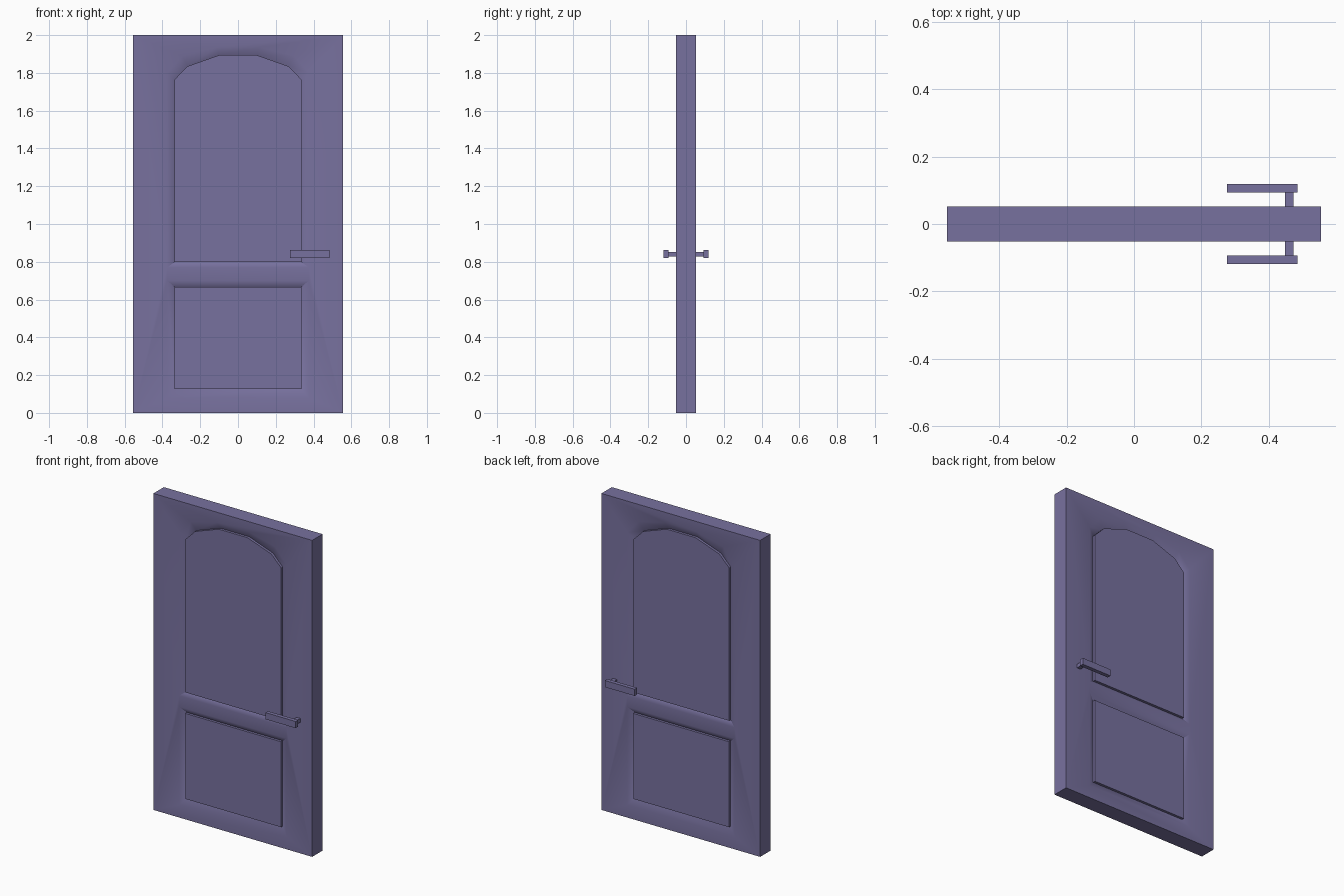
import bpy
import bmesh
import math

cube = bpy.data.objects.get("Cube")
if cube:
    bpy.data.objects.remove(cube, do_unlink=True)

HALF_W, HALF_T, HEIGHT = 0.555, 0.052, 2.0
GROOVE_DEPTH, PANEL_DEPTH = 0.02, 0.004

paint = bpy.data.materials.new("muted_purple")
paint.use_nodes = True
colour = (0.187, 0.166, 0.345, 1)
paint.diffuse_color = colour
paint.node_tree.nodes["Principled BSDF"].inputs["Base Color"].default_value = colour


def add_object(name, bm):
    bmesh.ops.recalc_face_normals(bm, faces=bm.faces)
    mesh = bpy.data.meshes.new(name)
    bm.to_mesh(mesh)
    bm.free()
    mesh.materials.append(paint)
    obj = bpy.data.objects.new(name, mesh)
    bpy.context.collection.objects.link(obj)
    return obj


def add_box(name, low, high):
    bm = bmesh.new()
    bmesh.ops.create_cube(bm, size=1)
    for v in bm.verts:
        v.co = [(a + b) / 2 + c * (b - a) for a, b, c in zip(low, high, v.co)]
    return add_object(name, bm)


def mirrored(half):
    """Close a right-hand outline with its left-hand reflection."""
    return half + [(-x, z) for x, z in reversed(half)]


def ring(bm, outline, y):
    return [bm.verts.new((x, y, z)) for x, z in outline]


def loop_edges(bm, verts):
    return [bm.edges.new((a, b)) for a, b in zip(verts, verts[1:] + verts[:1])]


def strip(bm, a, b):
    for i in range(len(a)):
        j = (i + 1) % len(a)
        bm.faces.new((a[i], a[j], b[j], b[i]))


# Outlines of the arched upper panel and the square lower panel
border = mirrored([(HALF_W, 0), (HALF_W, HEIGHT)])
arch_outer = mirrored([(0.375, 0.77), (0.375, 1.80), (0.295, 1.89), (0.112, 1.935)])
arch_inner = mirrored([(0.335, 0.80), (0.335, 1.766), (0.267, 1.835), (0.10, 1.894)])
square_outer = mirrored([(0.375, 0.08), (0.375, 0.70)])
square_inner = mirrored([(0.335, 0.127), (0.335, 0.667)])

# Door slab: a sloped groove surrounds each raised panel on both sides
bm = bmesh.new()
borders = []
for side in (-1, 1):
    edge = ring(bm, border, side * HALF_T)
    borders.append(edge)
    frame = loop_edges(bm, edge)
    for outer, inner in ((arch_outer, arch_inner), (square_outer, square_inner)):
        rim = ring(bm, outer, side * HALF_T)
        groove = ring(bm, inner, side * (HALF_T - GROOVE_DEPTH))
        panel = ring(bm, inner, side * (HALF_T - PANEL_DEPTH))
        frame += loop_edges(bm, rim)
        strip(bm, rim, groove)
        strip(bm, groove, panel)
        bm.faces.new(panel)
    bmesh.ops.triangle_fill(bm, edges=frame, use_beauty=True)
strip(bm, *borders)
slab = add_object("door_slab", bm)

# Soften the groove rims while the frame and panels stay flat
bpy.ops.object.select_all(action="DESELECT")
slab.select_set(True)
bpy.context.view_layer.objects.active = slab
bpy.ops.object.shade_smooth_by_angle(angle=math.radians(40))
slab.modifiers.new("flat_frame", "WEIGHTED_NORMAL").keep_sharp = True

# Lever handle on each side
for name, side in (("front", -1), ("back", 1)):
    stem_y = sorted((side * (HALF_T - 0.005), side * 0.094))
    lever_y = sorted((side * 0.093, side * 0.118))
    add_box(name + "_handle_stem", (0.447, stem_y[0], 0.829), (0.473, stem_y[1], 0.853))
    add_box(name + "_handle_lever", (0.276, lever_y[0], 0.82), (0.485, lever_y[1], 0.862))
